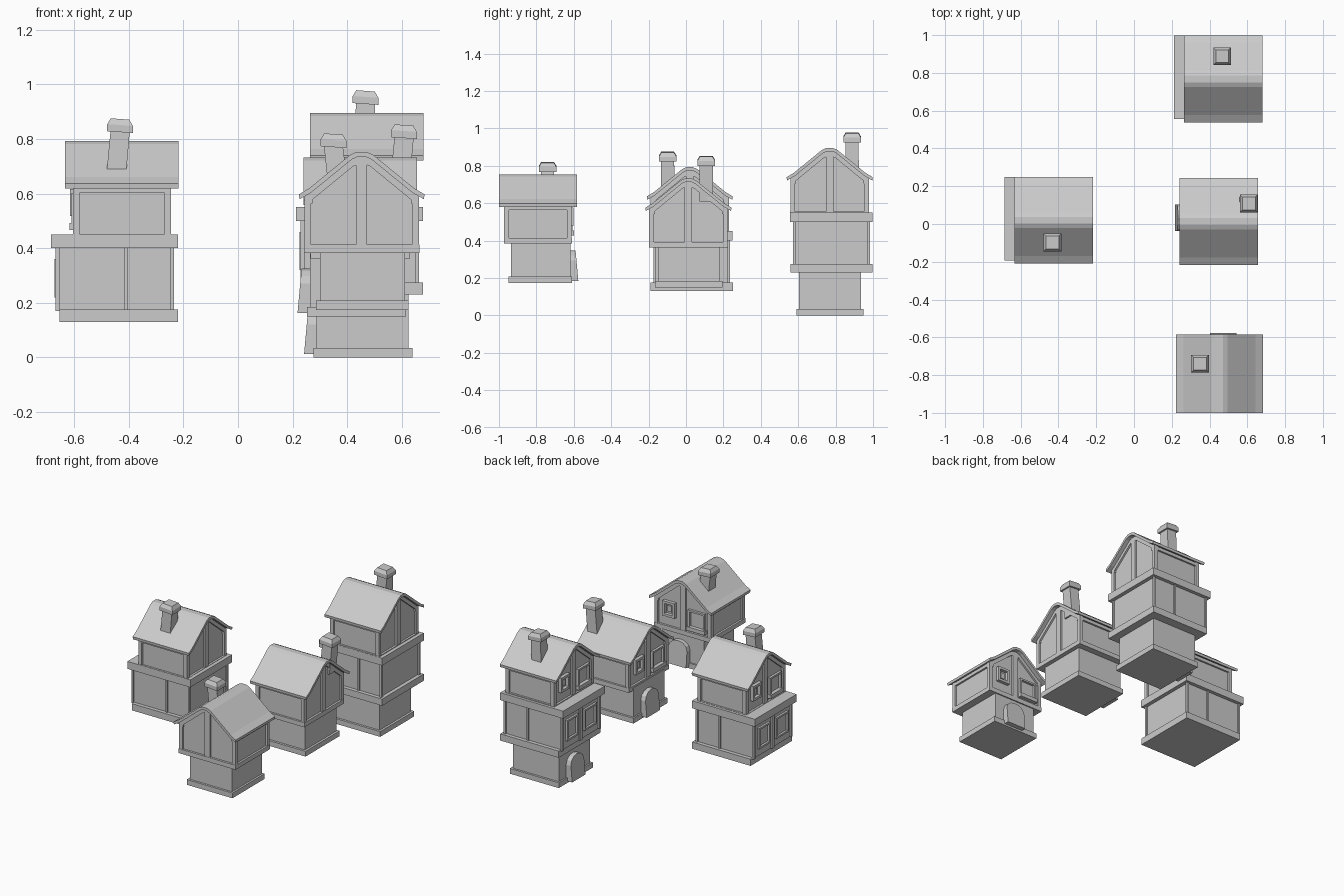
import bpy, bmesh
from math import sin, cos, pi, radians
from mathutils import Matrix, Vector

if "Cube" in bpy.data.objects:
    bpy.data.objects.remove(bpy.data.objects["Cube"])

M = Matrix.Identity(4)   # placement of the house being built
TAG = ""


def finish(name, bm, mat=None):
    bmesh.ops.recalc_face_normals(bm, faces=bm.faces)
    me = bpy.data.meshes.new(TAG + name)
    bm.to_mesh(me)
    bm.free()
    ob = bpy.data.objects.new(TAG + name, me)
    bpy.context.collection.objects.link(ob)
    ob.matrix_world = M if mat is None else mat
    return ob


def box(name, x0, x1, y0, y1, z0, z1):
    bm = bmesh.new()
    bmesh.ops.create_cube(bm, size=1)
    for v in bm.verts:
        v.co = Vector(((x0 + x1) / 2 + v.co.x * (x1 - x0),
                       (y0 + y1) / 2 + v.co.y * (y1 - y0),
                       (z0 + z1) / 2 + v.co.z * (z1 - z0)))
    return finish(name, bm)


def prism(name, pts, x0, x1, lean=0.0):
    """Extrude a y-z outline along x; lean shifts x with height."""
    bm = bmesh.new()
    zb = min(p[1] for p in pts)
    a = [bm.verts.new((x0 + lean * (z - zb), y, z)) for y, z in pts]
    b = [bm.verts.new((x1, y, z)) for y, z in pts]
    bm.faces.new(a)
    bm.faces.new(b)
    n = len(pts)
    for i in range(n):
        bm.faces.new((a[i], a[(i + 1) % n], b[(i + 1) % n], b[i]))
    return finish(name, bm)


def mirrored(half, dz):
    """Right half outline (top to bottom) mirrored into an open strip."""
    return [(-y, z + dz) for y, z in reversed(half)] + [(y, z + dz) for y, z in half]


def frame(name, x, y0, y1, z0, z1, w=0.012, d=0.014):
    """Window frame standing out from an entrance-side wall at x."""
    for i, (a, b, c, e) in enumerate(((y0, y0 + w, z0, z1), (y1 - w, y1, z0, z1),
                                      (y0, y1, z0, z0 + w), (y0, y1, z1 - w, z1))):
        box(f"{name}_{i}", x - d, x + 0.01, a, b, c, e)


def ground_floor(z0, z1, s=1.0):
    box("plinth", -0.195 * s, 0.168 * s, -0.178 * s, 0.182 * s, z0, z0 + 0.035)
    box("ground_walls", -0.185 * s, 0.153 * s, -0.163 * s, 0.168 * s, z0 + 0.03, z1)
    # arched leaning door surround and step
    arch = [(-0.05, z0 + 0.012), (0.09, z0 + 0.012)]
    arch += [(0.02 + 0.07 * cos(t * pi / 6), z0 + 0.12 + 0.055 * sin(t * pi / 6)) for t in range(7)]
    prism("door", arch, -0.23 * s, -0.18 * s, 0.09)


def middle_floor(z0):
    z1 = z0 + 0.32
    X0, X1, Y0, Y1 = -0.243, 0.19, -0.195, 0.215
    g = 0.01
    box("lower_ledge", -0.228, 0.205, -0.21, 0.23, z0, z0 + 0.045)
    box("upper_ledge", -0.26, 0.206, -0.212, 0.229, z1 - 0.05, z1)
    box("middle_walls", X0 + g, X1 - g, Y0 + g, Y1 - g, z0 + 0.04, z1 - 0.04)
    za, zb = z0 + 0.04, z1 - 0.045
    for x in (X0, X1 - 0.014):
        for y in (Y0, Y1 - 0.014):
            box("corner_post", x, x + 0.014, y, y + 0.014, za, zb)
    box("side_posts", 0.01, 0.022, Y0 + 0.002, Y1 - 0.002, za, zb)
    box("entrance_post", X0, X0 + 0.02, 0.0, 0.025, za, zb)
    frame("window", X0 + g, 0.045, 0.165, z0 + 0.09, z0 + 0.23)
    frame("window", X0 + g, -0.15, -0.02, z0 + 0.09, z0 + 0.23)


def top_floor(r):
    """Gabled top storey whose ridge is at height r."""
    z0 = r - 0.37
    X, Y, g = 0.18, 0.21, 0.012
    roof_out = [(0.018, 0), (0.042, -0.011), (0.19, -0.132), (0.23, -0.156)]
    roof_in = [(0.014, -0.018), (0.036, -0.028), (0.186, -0.150), (0.228, -0.174)]
    rake_in = [(0.012, -0.045), (0.032, -0.054), (0.18, -0.175), (0.208, -0.190)]
    edge = roof_in[:3] + [(0.208, -0.162)]
    # roof shell
    prism("roof", mirrored(roof_out, r) + mirrored(roof_in, r)[::-1], -0.208, 0.208)
    # gabled wall core
    wall = mirrored(roof_in[:3] + [(Y - g, -0.157)], r - 0.002)
    prism("gable_walls", [(-Y + g, z0)] + wall + [(Y - g, z0)], -X + g, X - g)
    # timbers at both gable ends
    for s in (-1, 1):
        a, b = sorted((s * X, s * (X - 0.025)))
        prism("rake_beam", mirrored(edge, r) + mirrored(rake_in, r)[::-1], a, b)
        box("gable_post", a, b, -0.02, 0.02, z0, r - 0.04)
        for t in (-1, 1):
            c, d = sorted((t * Y, t * (Y - 0.025)))
            box("corner_post", a, b, c, d, z0, r - 0.165)
    # sill beams and eave beams
    box("sill_beam", -X - 0.002, X + 0.002, -Y - 0.001, Y + 0.001, z0, z0 + 0.03)
    for t in (-1, 1):
        c, d = sorted((t * Y, t * (Y - 0.03)))
        box("eave_beam", -X, X, c, d, r - 0.19, r - 0.167)
    # entrance side windows: small one with pane, tall one
    xw = -X + g
    frame("small_window", xw, 0.055, 0.145, r - 0.275, r - 0.175, 0.016, 0.022)
    box("small_pane", xw - 0.008, xw, 0.085, 0.115, r - 0.245, r - 0.205)
    frame("tall_window", xw, -0.165, -0.04, r - 0.325, r - 0.19, 0.012, 0.016)
    box("window_sill", xw - 0.025, xw, -0.17, -0.035, r - 0.325, r - 0.30)


def chimney(x, y, zb, zt, xb):
    """World placed: cap centre x,y; stem foot at xb,zb; cap top at zt."""
    bm = bmesh.new()
    k = radians(-4)
    rings = [(xb, zb, 0.036), (x, zt - 0.052, 0.035), (x, zt - 0.052, 0.047),
             (x, zt - 0.026, 0.047), (x, zt - 0.004, 0.034)]
    loops = []
    for i, (cx, z, h) in enumerate(rings):
        t = k if i else 0
        loops.append([bm.verts.new((cx + u * h, y + v * h, z + u * h * sin(t)))
                      for u, v in ((-1, -1), (1, -1), (1, 1), (-1, 1))])
    bm.faces.new(loops[0])
    bm.faces.new(loops[-1])
    for a, b in zip(loops, loops[1:]):
        for i in range(4):
            bm.faces.new((a[i], a[(i + 1) % 4], b[(i + 1) % 4], b[i]))
    finish("chimney", bm, Matrix.Identity(4))


def place(tag, x, y, turn=0):
    global M, TAG
    TAG = tag + "_"
    M = Matrix.Translation((x, y, 0)) @ Matrix.Rotation(radians(turn), 4, 'Z')


# tall three-storey house at the back
place("tall_house", 0.472, 0.768)
ground_floor(0, 0.24)
middle_floor(0.23)
top_floor(0.895)
chimney(0.467, 0.888, 0.77, 0.98, 0.462)

# two-storey house in the middle right
place("middle_house", 0.448, 0.013)
ground_floor(0.15, 0.38)
top_floor(0.732)
chimney(0.608, 0.108, 0.61, 0.855, 0.59)

# wide two-storey house on the left
place("left_house", -0.425, 0.02)
middle_floor(0.13)
top_floor(0.792)
chimney(-0.432, -0.098, 0.68, 0.877, -0.445)

# front house, turned so its entrance faces the others
place("front_house", 0.453, -0.792, -90)
ground_floor(0.173, 0.40, 0.94)
top_floor(0.753)
chimney(0.35, -0.74, 0.64, 0.822, 0.365)
